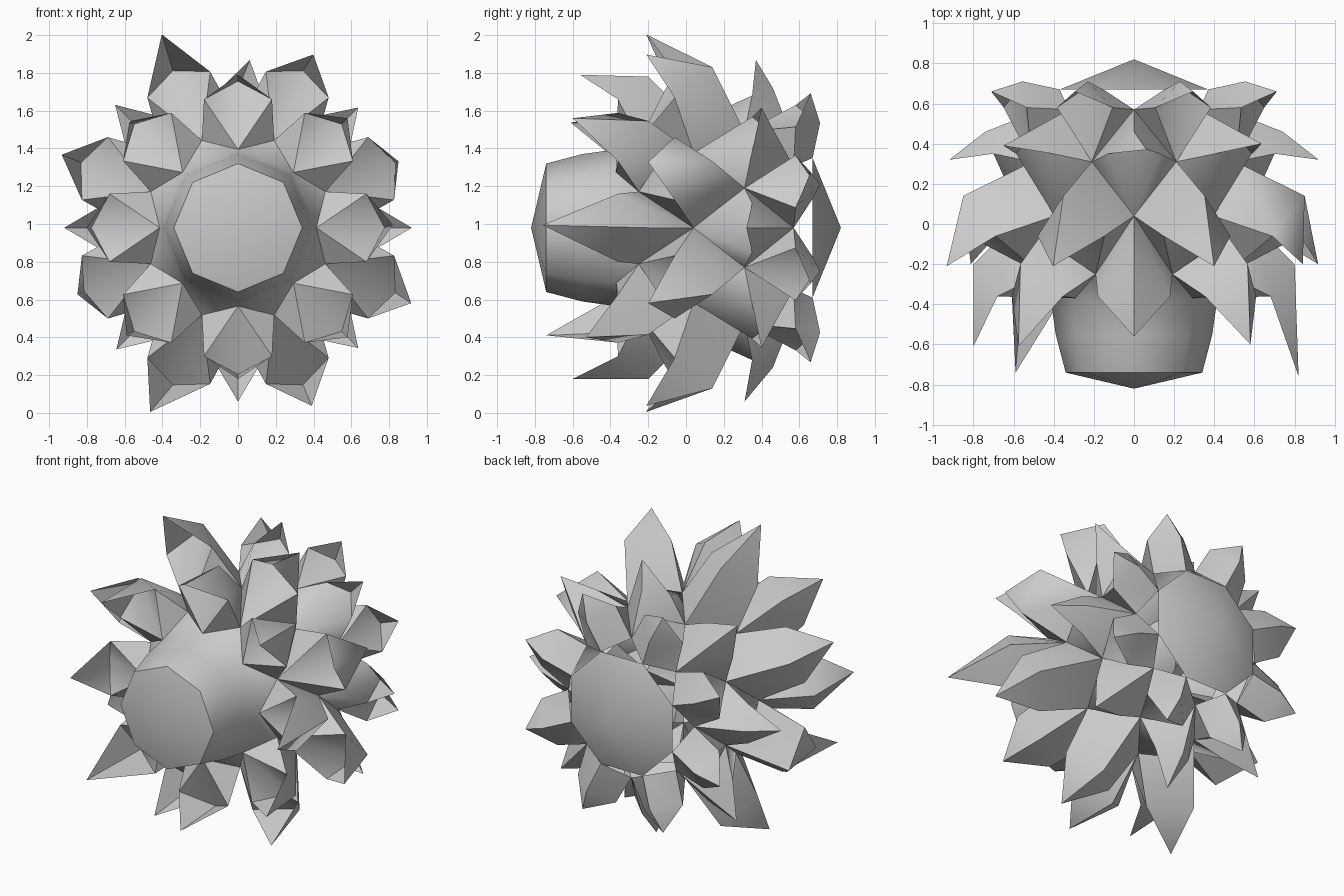
import bpy, bmesh
from math import sin, cos, radians

if "Cube" in bpy.data.objects:
    bpy.data.objects.remove(bpy.data.objects["Cube"])

CZ = 0.98  # height of the flower axis, which runs along y


def polar(r, deg, y, w=0.0):
    """Point at radius r and angle deg round the axis, shifted sideways by w."""
    a = radians(deg)
    return (r * cos(a) - w * sin(a), y, CZ + r * sin(a) + w * cos(a))


def finish(name, bm, angle=60):
    bmesh.ops.remove_doubles(bm, verts=bm.verts[:], dist=.0005)
    bmesh.ops.recalc_face_normals(bm, faces=bm.faces[:])
    me = bpy.data.meshes.new(name)
    bm.to_mesh(me)
    bm.free()
    ob = bpy.data.objects.new(name, me)
    bpy.context.collection.objects.link(ob)
    bpy.ops.object.select_all(action='DESELECT')
    ob.select_set(True)
    bpy.context.view_layer.objects.active = ob
    bpy.ops.object.shade_smooth_by_angle(angle=radians(angle))
    return ob


def lathe(name, profile, start=0, collar=None, n=8):
    """Eight-sided turned form; zero radius makes an apex. A collar adds
    triangular points between the corners of the last ring."""
    bm = bmesh.new()
    rings = []
    step = 360 / n
    for r, y in profile:
        k = 1 if r == 0 else n
        rings.append([bm.verts.new(polar(r, start + step * i, y)) for i in range(k)])
    for a, b in zip(rings, rings[1:]):
        for i in range(n):
            j = (i + 1) % n
            vs = [a[i % len(a)], a[j % len(a)], b[j % len(b)], b[i % len(b)]]
            bm.faces.new(list(dict.fromkeys(vs)))
    if collar:
        for i in range(n):
            p = bm.verts.new(polar(collar[0], start + step * (i + .5), collar[1]))
            bm.faces.new((rings[-1][i], rings[-1][(i + 1) % n], p))
    return finish(name, bm)


def petal_ring(name, start, back, side, front, elbow, high, tips):
    """Eight closed folded petals on a diamond lattice. Each has a back and a
    front root, side roots shared with neighbours, an outer elbow, a deep
    inner fold, shoulders and a tip (radius, y, swing)."""
    bm = bmesh.new()
    for i, (tr, ty, swing) in enumerate(tips):
        a = start + 45 * i
        fold = [.8 * e + .2 * h for e, h in zip(elbow, high)]
        b, d, c, m = (bm.verts.new(polar(p[0], a, p[1]))
                      for p in (back, front, elbow, fold))
        t = bm.verts.new(polar(tr, a + swing, ty))
        for s in (1, -1):
            e1 = bm.verts.new(polar(side[0], a + s * 22.5, side[1]))
            e2 = bm.verts.new(polar(high[0], a, high[1], s * high[2]))
            for root, ridge in ((b, c), (d, m)):
                for f in ((root, e1, e2), (root, e2, ridge), (e2, t, ridge)):
                    bm.faces.new(f)
    return finish(name, bm)


# Lattice rows from front to back, as (radius, y)
rows = [(.415, -.37), (.50, -.25), (.56, .04), (.55, .31), (.46, .57), (.40, .67)]

# Flower centre and the cap at the back
lathe("flower_centre", [(0, -.82), (.34, -.74), (.39, -.55), rows[0]], 0, rows[1])
lathe("back_cap", [(0, .82), rows[5]], 22.5)

# Front petals, curling forward around the centre
petal_ring("front_petals", 0, rows[2], rows[1], rows[0], (.80, -.20), (.68, -.36, .18),
           [(.82, -.76, 1), (.82, -.60, 0), (.81, -.56, 0), (.80, -.61, 1),
            (.80, -.61, 0), (.82, -.74, -1), (.80, -.60, 0), (.82, -.53, 0)])

# Large middle petals
petal_ring("middle_petals", 22.5, rows[3], rows[2], rows[1], (.92, .14), (.82, -.06, .18),
           [(.91, -.20, 0), (1.0, -.21, -1), (1.10, -.21, -1), (1.01, -.21, 0),
            (.88, -.20, 0), (1.08, -.21, -3), (1.02, -.21, 0), (1.0, -.20, -1)])

# Rear petals, spreading straight outward
petal_ring("rear_petals", 0, rows[4], rows[3], rows[2], (.74, .46), (.70, .35, .13),
           [(.92, .32, 0), (.90, .40, 0), (.89, .37, -4), (.92, .39, 0),
            (.92, .32, 0), (.91, .39, 0), (.92, .31, 0), (.90, .40, 0)])

# Backmost leaves, turned backward around the cap
petal_ring("back_leaves", 22.5, rows[5], rows[4], rows[3], (.60, .71), (.64, .58, .15),
           [(.77, .66, 0)] * 8)
